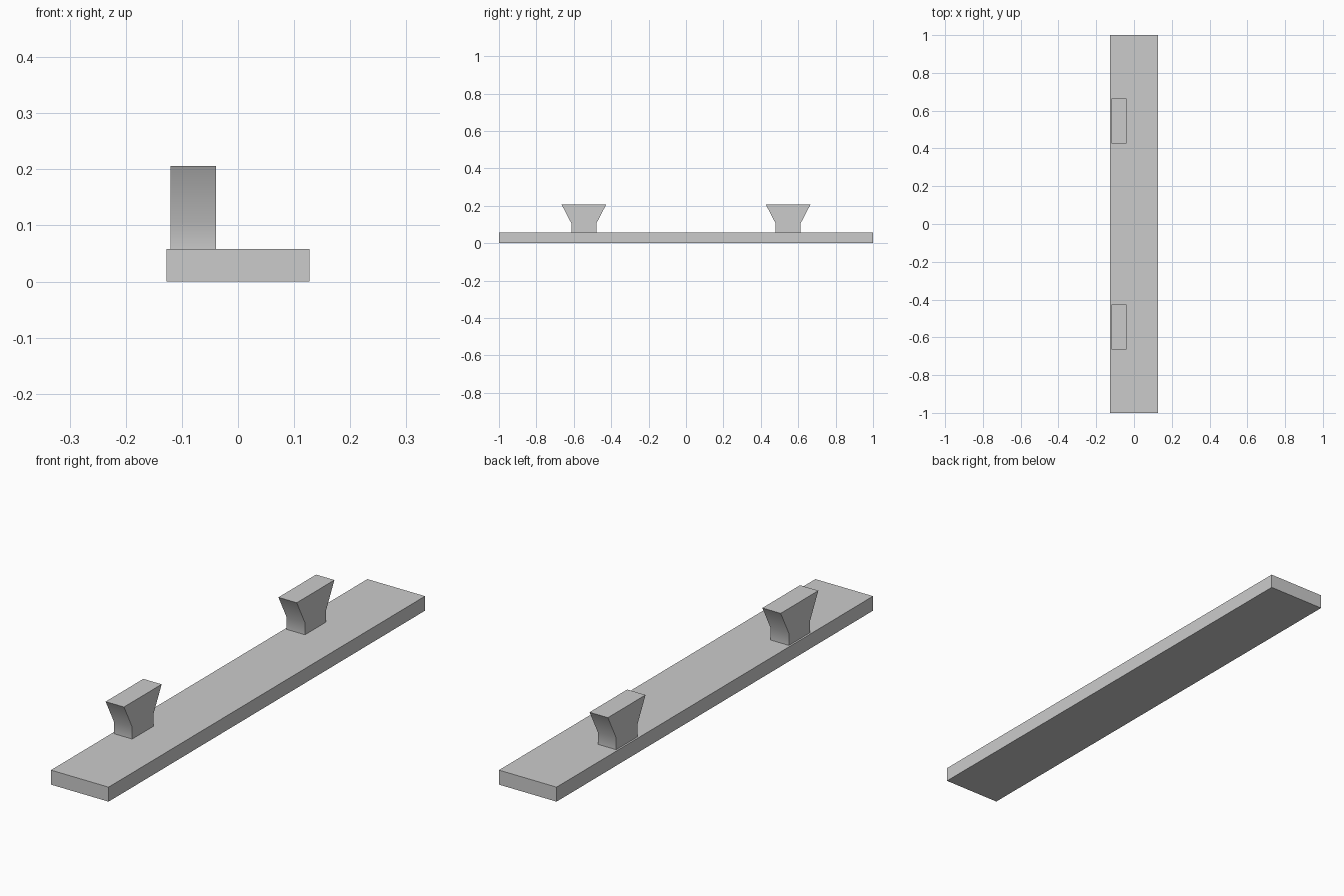
import bpy
import bmesh
from math import radians

cube = bpy.data.objects.get("Cube")
if cube:
    bpy.data.objects.remove(cube, do_unlink=True)

grey = bpy.data.materials.new("light_grey")
grey.use_nodes = True
colour = (0.6, 0.6, 0.6, 1)
grey.diffuse_color = colour
grey.node_tree.nodes["Principled BSDF"].inputs["Base Color"].default_value = colour


def extrude_profile(name, points, x0, x1):
    """Extrude a closed (y, z) outline along x from x0 to x1."""
    bm = bmesh.new()
    face = bm.faces.new([bm.verts.new((x0, y, z)) for y, z in points])
    ret = bmesh.ops.extrude_face_region(bm, geom=[face])
    verts = [v for v in ret["geom"] if isinstance(v, bmesh.types.BMVert)]
    bmesh.ops.translate(bm, verts=verts, vec=(x1 - x0, 0, 0))
    bmesh.ops.recalc_face_normals(bm, faces=bm.faces)
    mesh = bpy.data.meshes.new(name)
    bm.to_mesh(mesh)
    bm.free()
    mesh.materials.append(grey)
    obj = bpy.data.objects.new(name, mesh)
    bpy.context.collection.objects.link(obj)
    return obj


# Long flat board
board_top = 0.058
extrude_profile("board", [(-1, 0), (1, 0), (1, board_top), (-1, board_top)], -0.1275, 0.1275)

# Two flared pegs: straight neck, then widening to a flat top
half = [(0.067, board_top), (0.067, 0.106), (0.119, 0.206)]
for name, centre in (("front_peg", -0.546), ("back_peg", 0.546)):
    outline = [(centre + y, z) for y, z in half]
    outline += [(centre - y, z) for y, z in reversed(half)]
    peg = extrude_profile(name, outline, -0.12, -0.039)
    bpy.ops.object.select_all(action="DESELECT")
    peg.select_set(True)
    bpy.context.view_layer.objects.active = peg
    bpy.ops.object.shade_smooth_by_angle(angle=radians(35))
